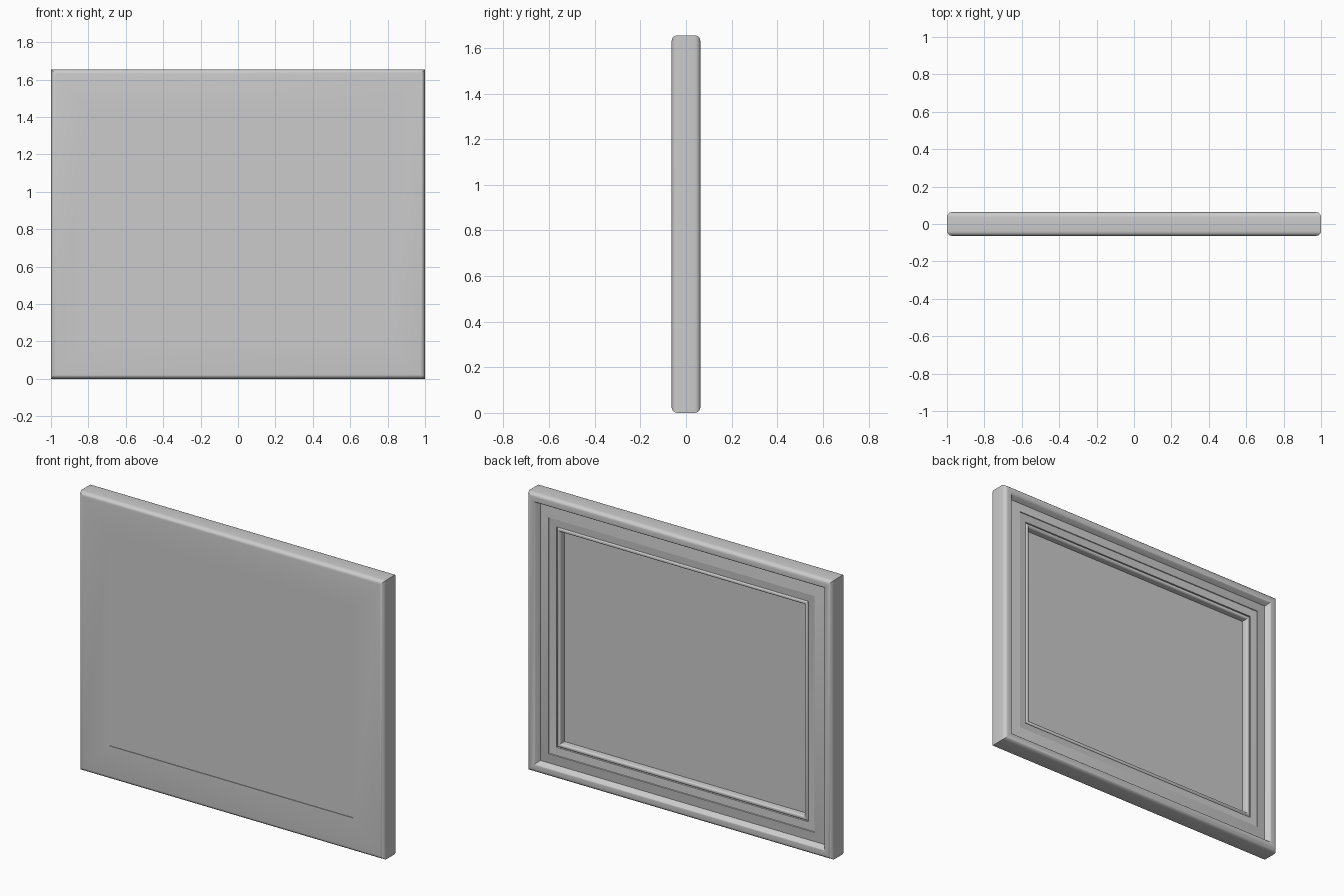
import bpy
import bmesh
import math

W, H, D = 2.0, 1.655, 0.126   # outer width, height, thickness

if "Cube" in bpy.data.objects:
    bpy.data.objects.remove(bpy.data.objects["Cube"], do_unlink=True)

grey = bpy.data.materials.new("plain_grey")
grey.use_nodes = True
colour = (0.6, 0.6, 0.6, 1)
grey.diffuse_color = colour
grey.node_tree.nodes["Principled BSDF"].inputs["Base Color"].default_value = colour


def arc(cx, cy, r, start, end, steps=5):
    """Points along an arc, angles in degrees."""
    angles = [math.radians(start + (end - start) * i / steps) for i in range(steps + 1)]
    return [(cx + r * math.cos(a), cy + r * math.sin(a)) for a in angles]


def add_object(name, bm, angle):
    bmesh.ops.recalc_face_normals(bm, faces=bm.faces)
    mesh = bpy.data.meshes.new(name)
    bm.to_mesh(mesh)
    bm.free()
    mesh.materials.append(grey)
    obj = bpy.data.objects.new(name, mesh)
    bpy.context.collection.objects.link(obj)
    bpy.ops.object.select_all(action='DESELECT')
    obj.select_set(True)
    bpy.context.view_layer.objects.active = obj
    bpy.ops.object.shade_smooth_by_angle(angle=math.radians(angle))
    return obj


def mitred_ring(bm, inset, depth):
    """Four corners at an inset from the outline and a depth from the back."""
    x, y = W / 2 - inset, D / 2 - depth
    return [bm.verts.new((sx * x, y, H / 2 + sz * (H / 2 - inset)))
            for sx, sz in ((-1, -1), (1, -1), (1, 1), (-1, 1))]


# Moulding section as (inset, depth from the back)
R = 0.025
section = arc(R, D - R, R, 90, 180)                 # front outer edge
section += arc(R, R, R, 180, 270)                   # back outer edge
section += arc(0.042, 0.012, 0.012, 270, 330, 3)    # crest of the back lip
section += [(0.066, 0.032), (0.127, 0.02), (0.129, 0.024), (0.174, 0.029), (0.176, 0.04)]
section += arc(0.188, 0.039, 0.012, 180, 360, 8)    # inner bead
section += [(0.2, D)]

# Frame swept round the rectangle with mitred corners
bm = bmesh.new()
rings = [mitred_ring(bm, *p) for p in section]
for a, b in zip(rings, rings[1:] + rings[:1]):
    for i in range(4):
        j = (i + 1) % 4
        bm.faces.new((a[i], a[j], b[j], b[i]))
add_object("frame", bm, 35)

# Picture panel seated in the opening
bm = bmesh.new()
back = mitred_ring(bm, 0.1995, 0.068)
front = mitred_ring(bm, 0.1995, D - 0.004)
bm.faces.new(back)
bm.faces.new(front)
for i in range(4):
    j = (i + 1) % 4
    bm.faces.new((back[i], back[j], front[j], front[i]))
add_object("panel", bm, 30)
